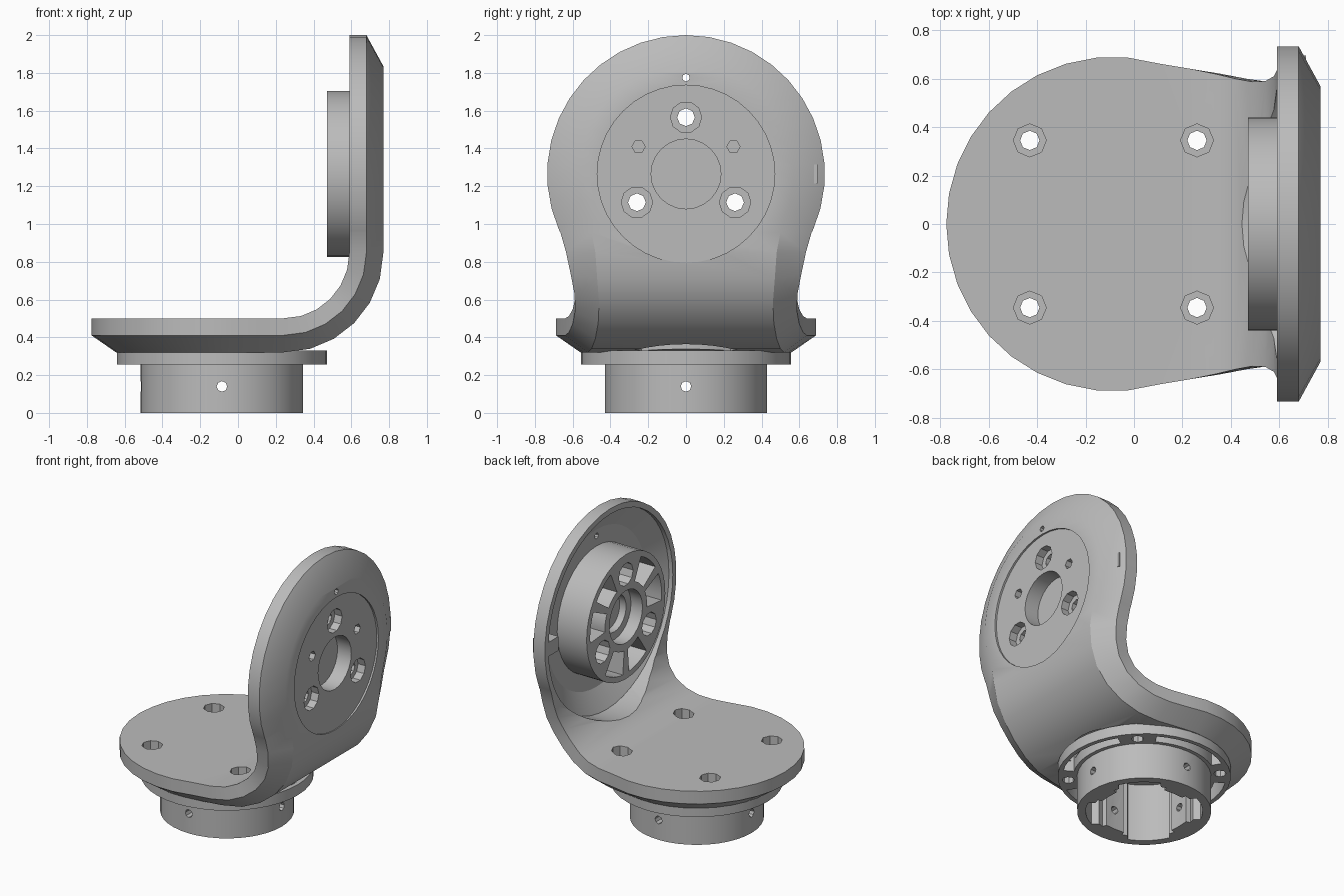
import bpy, bmesh, math
from mathutils import Vector

cube = bpy.data.objects.get("Cube")
if cube:
    bpy.data.objects.remove(cube, do_unlink=True)

CX = -0.085          # axis of the round base
CZ = 1.265           # axis of the round upright
BEND = 0.35          # inner bend radius
BX, BZ = 0.24, 0.85  # bend centre

grey = bpy.data.materials.new("plain grey")
grey.use_nodes = True
grey.diffuse_color = (0.5, 0.5, 0.5, 1)
grey.node_tree.nodes["Principled BSDF"].inputs["Base Color"].default_value = (0.5, 0.5, 0.5, 1)


def make(name, bm):
    bmesh.ops.recalc_face_normals(bm, faces=bm.faces)
    mesh = bpy.data.meshes.new(name)
    bm.to_mesh(mesh)
    bm.free()
    mesh.materials.append(grey)
    ob = bpy.data.objects.new(name, mesh)
    bpy.context.collection.objects.link(ob)
    return ob


def place(axis, u, v, h):
    if axis == "z":
        return Vector((CX + u, v, h))
    if axis == "x":
        return Vector((h, u, CZ + v))
    return Vector((CX + v, h, u))


def prism(name, pts, lo, hi, axis, taper=1.0):
    bm = bmesh.new()
    a = [bm.verts.new(place(axis, u, v, lo)) for u, v in pts]
    b = [bm.verts.new(place(axis, u * taper, v * taper, hi)) for u, v in pts]
    bm.faces.new(a)
    bm.faces.new(b)
    for i in range(len(pts)):
        j = (i + 1) % len(pts)
        bm.faces.new((a[i], a[j], b[j], b[i]))
    return make(name, bm)


def circle(r, n=40, u=0.0, v=0.0):
    return [(u + r * math.cos(math.tau * i / n), v + r * math.sin(math.tau * i / n)) for i in range(n)]


def polar(r, deg):
    return r * math.cos(math.radians(deg)), r * math.sin(math.radians(deg))


def sector(r1, r2, mid, half, n=6):
    angles = [mid - half + 2 * half * i / n for i in range(n + 1)]
    return [polar(r2, a) for a in angles] + [polar(r1, a) for a in reversed(angles)]


def boolean(ob, tools, op="DIFFERENCE"):
    for t in tools:
        mod = ob.modifiers.new("cut", "BOOLEAN")
        mod.operation, mod.solver, mod.object = op, "EXACT", t
    bpy.context.view_layer.update()
    mesh = bpy.data.meshes.new_from_object(ob.evaluated_get(bpy.context.evaluated_depsgraph_get()))
    ob.modifiers.clear()
    ob.data = mesh


# Bracket: a waisted outline bent into an L, with a chamfered outer side
def bend(s, y, t):
    start, end = BX - CX, BX - CX + BEND * math.pi / 2
    if s <= start:
        return Vector((CX + s, y, BZ - BEND - t))
    if s >= end:
        return Vector((BX + BEND + t, y, BZ + s - end))
    a = (s - start) / BEND
    return Vector((BX + (BEND + t) * math.sin(a), y, BZ - (BEND + t) * math.cos(a)))


UP = BX - CX + BEND * math.pi / 2 + CZ - BZ
outer, inset = [], []
for i in range(10):
    a = 180 - 10.5 * i
    outer.append(polar(0.69, a))
    inset.append(polar(0.56, a))
for s, y, y2 in ((0.2, 0.66, 0.54), (0.32, 0.64, 0.52), (0.42, 0.62, 0.5), (0.51, 0.6, 0.48),
                 (0.6, 0.587, 0.465), (0.69, 0.59, 0.46), (0.78, 0.61, 0.47),
                 (0.875, 0.635, 0.48), (0.98, 0.665, 0.5)):
    outer.append((s, y))
    inset.append((s, y2))
for i in range(13):
    a = 114 - 9.5 * i
    u, v = polar(0.735, a)
    u2, v2 = polar(0.57, a)
    outer.append((UP + u, v))
    inset.append((UP + u2, v2))

bm = bmesh.new()
layers = []
for pts, t in ((outer, 0), (outer, 0.09), (inset, 0.18)):
    last = len(pts) - 1
    left = [bm.verts.new(bend(s, 0 if i in (0, last) else y, t)) for i, (s, y) in enumerate(pts)]
    right = [left[i] if i in (0, last) else bm.verts.new(bend(s, -y, t)) for i, (s, y) in enumerate(pts)]
    layers.append((left, right))
for k in (0, 1):
    for side in (0, 1):
        p, q = layers[k][side], layers[k + 1][side]
        for i in range(last):
            bm.faces.new((p[i], p[i + 1], q[i + 1], q[i]))
for left, right in (layers[0], layers[2]):
    for i in range(last):
        ring = list(dict.fromkeys((left[i], left[i + 1], right[i + 1], right[i])))
        bm.faces.new(ring)
bracket = make("bracket", bm)

# Dished inner side of the upright
recess = [prism("recess", circle(0.695, 48), 0.3, 0.62, "x"),
          prism("recess_cone", circle(0.695, 48), 0.619, 0.7, "x", 0.8)]
boolean(bracket, recess)

# Round hub on the upright, collar and flange below the base
hub = prism("hub", circle(0.44), 0.47, 0.71, "x")
collar = prism("collar", circle(0.43), 0, 0.3, "z")
flange = prism("flange", circle(0.555), 0.255, 0.33, "z")
boolean(collar, [flange], "UNION")
tab = prism("locating_tab", [(0.58, -0.05), (0.695, -0.05), (0.695, 0.05), (0.58, 0.05)], 0.592, 0.71, "x")

# Upright cutters: face disc, centre hole, bolt holes, pin holes
face_cuts = [prism("face_disc", circle(0.47), 0.757, 0.9, "x"),
             prism("centre_hole", circle(0.185, 24), 0.65, 0.9, "x"),
             prism("key_hole", circle(0.02, 8, 0, 0.51), 0.4, 0.9, "x")]
hub_cuts = [prism("hub_bore", circle(0.185, 24), 0.4, 0.56, "x"),
            prism("hub_bore_step", circle(0.13, 24), 0.4, 0.61, "x")]
for a in (90, 210, 330):
    u, v = polar(0.3, a)
    face_cuts.append(prism("bolt_hole", circle(0.047, 8, u, v), 0.3, 0.9, "x"))
    face_cuts.append(prism("bolt_seat", circle(0.083, 10, u, v), 0.7, 0.9, "x"))
    hub_cuts.append(prism("nut_seat", circle(0.08, 10, u, v), 0.4, 0.6, "x"))
    for d in (40, 80):
        hub_cuts.append(prism("hub_pocket", sector(0.235, 0.4, a + d, 15), 0.4, 0.69, "x"))
for a in (30, 150):
    u, v = polar(0.29, a)
    face_cuts.append(prism("pin_hole", circle(0.035, 6, u, v), 0.7, 0.9, "x"))

# Base cutters: lobed core, side holes, flange slots, plate screws
core_pts = []
for a in (0, 90, 180, 270):
    core_pts += [polar(0.375, a - 24), polar(0.33, a - 21), polar(0.33, a - 14), polar(0.3, a - 14),
                 polar(0.295, a), polar(0.3, a + 14), polar(0.33, a + 14), polar(0.33, a + 21)]
    core_pts += [polar(0.375, a + 24 + 7 * i) for i in range(6)]
base_cuts = [prism("core", core_pts, -0.1, 0.41, "z")]
collar_cuts = [prism("side_hole_y", circle(0.028, 8, 0.14, 0), -1, 1, "y"),
               prism("side_hole_x", circle(0.028, 8, 0, 0.14 - CZ), -1, 1, "x")]
for a in (0, 90, 180, 270):
    base_cuts.append(prism("flange_slot", sector(0.455, 0.525, a, 31, 8), 0.2, 0.38, "z"))
    u, v = polar(0.488, a + 45)
    base_cuts.append(prism("screw_hole", circle(0.04, 8, u, v), 0.2, 0.6, "z"))
    base_cuts.append(prism("screw_seat", circle(0.068, 8, u, v), 0.43, 0.6, "z"))

boolean(bracket, face_cuts + base_cuts)
boolean(hub, face_cuts + hub_cuts)
boolean(collar, base_cuts + collar_cuts)

for helper in recess + [flange] + face_cuts + hub_cuts + base_cuts + collar_cuts:
    bpy.data.objects.remove(helper, do_unlink=True)

# Smooth curved walls, keep edges crisp
for ob in (bracket, hub, collar, tab):
    bpy.ops.object.select_all(action="DESELECT")
    ob.select_set(True)
    bpy.context.view_layer.objects.active = ob
    bpy.ops.object.shade_smooth_by_angle(angle=math.radians(30))
